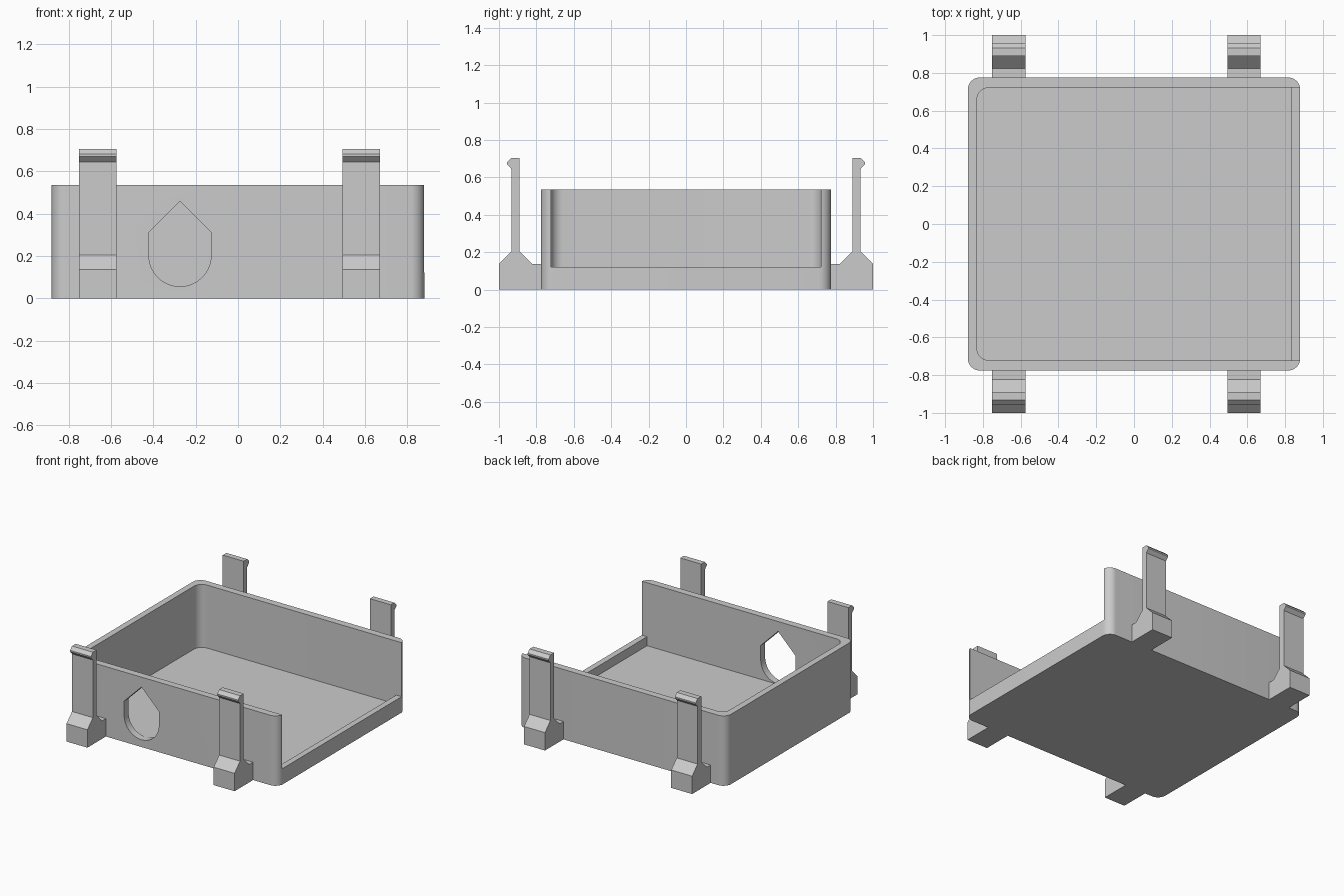
import bpy, bmesh, math
from mathutils import Vector

if "Cube" in bpy.data.objects:
    bpy.data.objects.remove(bpy.data.objects["Cube"], do_unlink=True)

grey = bpy.data.materials.new("plain grey")
grey.use_nodes = True
grey.diffuse_color = (0.6, 0.6, 0.6, 1)
grey.node_tree.nodes["Principled BSDF"].inputs["Base Color"].default_value = (0.6, 0.6, 0.6, 1)

# Maps (profile u, profile v, depth) to x, y, z for each extrusion axis
AXES = {
    "x": lambda u, v, d: Vector((d, u, v)),
    "y": lambda u, v, d: Vector((u, d, v)),
    "z": lambda u, v, d: Vector((u, v, d)),
}


def prism(name, points, axis, start, end):
    """Extrude a flat outline along an axis."""
    place = AXES[axis]
    bm = bmesh.new()
    face = bm.faces.new([bm.verts.new(place(u, v, start)) for u, v in points])
    out = bmesh.ops.extrude_face_region(bm, geom=[face])
    verts = [g for g in out["geom"] if isinstance(g, bmesh.types.BMVert)]
    bmesh.ops.translate(bm, verts=verts, vec=place(0, 0, end - start))
    bmesh.ops.recalc_face_normals(bm, faces=bm.faces)
    mesh = bpy.data.meshes.new(name)
    bm.to_mesh(mesh)
    bm.free()
    mesh.materials.append(grey)
    obj = bpy.data.objects.new(name, mesh)
    bpy.context.collection.objects.link(obj)
    return obj


def arc(cx, cy, r, first, last, steps):
    angles = [math.radians(first + (last - first) * i / steps) for i in range(steps + 1)]
    return [(cx + r * math.cos(a), cy + r * math.sin(a)) for a in angles]


def rounded(x0, x1, y, r, round_right=True):
    """Rectangle outline with rounded corners, right ones optional."""
    pts = arc(x0 + r, y - r, r, 90, 180, 10) + arc(x0 + r, r - y, r, 180, 270, 10)
    if round_right:
        return pts + arc(x1 - r, r - y, r, 270, 360, 10) + arc(x1 - r, y - r, r, 0, 90, 10)
    return pts + [(x1, -y), (x1, y)]


def cut(obj, cutter):
    cutter.hide_render = True
    mod = obj.modifiers.new("cut", "BOOLEAN")
    mod.operation, mod.solver, mod.object = "DIFFERENCE", "EXACT", cutter
    bpy.context.view_layer.objects.active = obj
    bpy.ops.object.modifier_apply(modifier=mod.name)
    bpy.data.objects.remove(cutter, do_unlink=True)


# Tray: rounded block, hollowed, opened on one side above a low sill
tray = prism("tray", rounded(-0.88, 0.88, 0.776, 0.065), "z", 0, 0.535)
cut(tray, prism("hollow", rounded(-0.832, 0.835, 0.722, 0.065, False), "z", 0.053, 0.8))
side = [(-0.722, 0.122), (0.722, 0.122), (0.722, 0.8), (-0.722, 0.8)]
cut(tray, prism("side_opening", side, "x", 0.75, 1.0))

# Teardrop cable hole in the front wall
drop = arc(-0.274, 0.203, 0.147, 180, 360, 32) + [(-0.127, 0.312), (-0.274, 0.459), (-0.421, 0.312)]
cut(tray, prism("cable_hole", drop, "y", -0.9, -0.6))

bpy.ops.object.select_all(action="DESELECT")
tray.select_set(True)
bpy.context.view_layer.objects.active = tray
bpy.ops.object.shade_smooth_by_angle(angle=math.radians(30))

# Snap clips: foot, sloped base, thin stem and outward hook
clip = [(0.776, 0), (1, 0), (1, 0.137), (0.933, 0.204), (0.933, 0.645), (0.957, 0.67),
        (0.957, 0.681), (0.933, 0.705), (0.889, 0.705), (0.889, 0.204), (0.822, 0.137), (0.776, 0.137)]
for end, sign in (("front", -1), ("back", 1)):
    for hand, x in (("right", -0.752), ("left", 0.494)):
        prism(f"{end}_{hand}_clip", [(sign * y, z) for y, z in clip], "x", x, x + 0.177)
